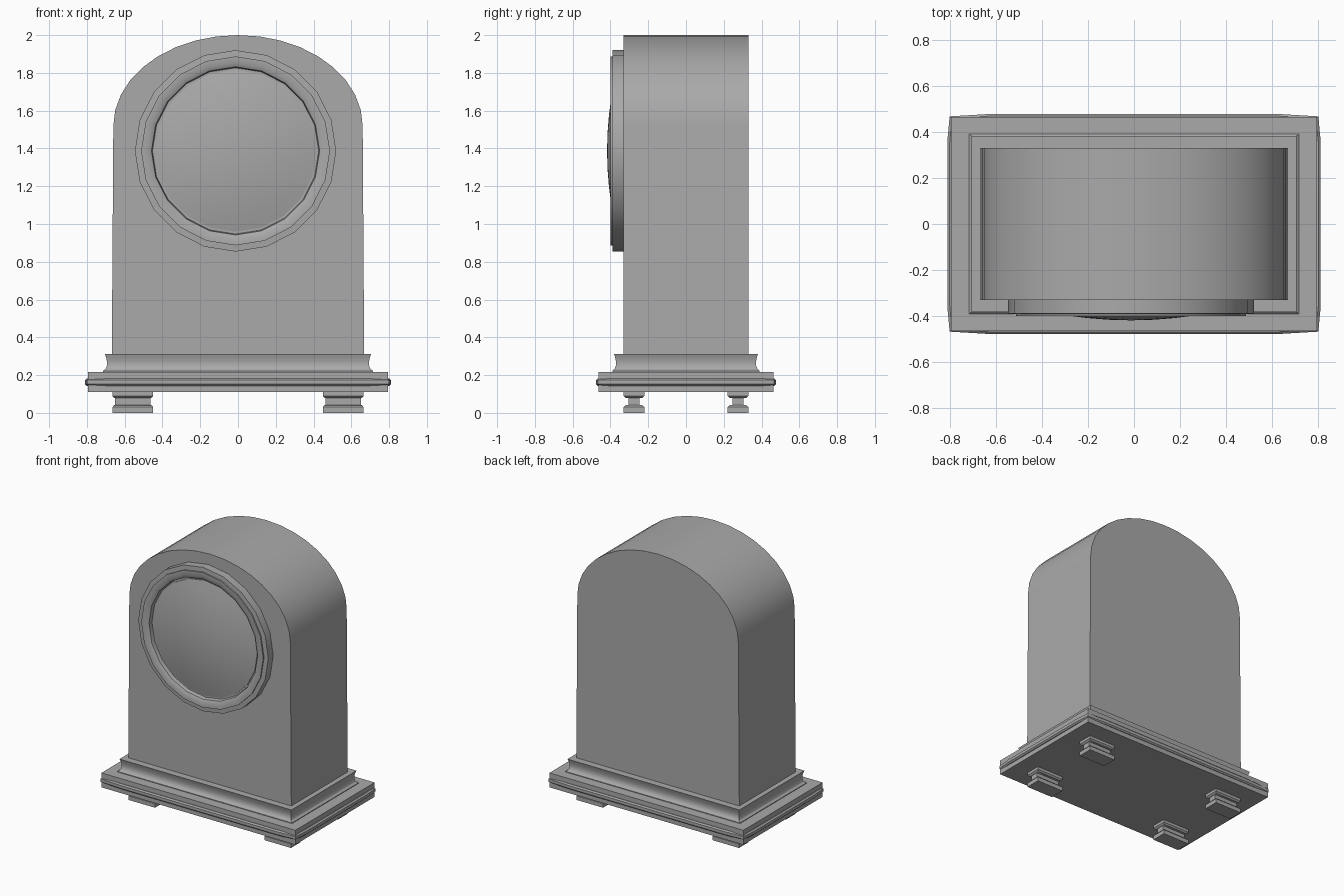
import bpy, bmesh, math
from mathutils import Vector

cube = bpy.data.objects.get("Cube")
if cube:
    bpy.data.objects.remove(cube, do_unlink=True)

GREY = (0.4, 0.4, 0.4, 1)
grey = bpy.data.materials.new("plain grey")
grey.use_nodes = True
grey.diffuse_color = GREY
grey.node_tree.nodes["Principled BSDF"].inputs["Base Color"].default_value = GREY


def loft(name, rings, tip=None, angle=30):
    """Skin equal-length rings of points, closing both ends."""
    bm = bmesh.new()
    loops = [[bm.verts.new(p) for p in ring] for ring in rings]
    n = len(loops[0])
    for a, b in zip(loops, loops[1:]):
        for i in range(n):
            j = (i + 1) % n
            bm.faces.new((a[i], a[j], b[j], b[i]))
    bm.faces.new(loops[0])
    if tip is None:
        bm.faces.new(loops[-1])
    else:
        point = bm.verts.new(tip)
        for i in range(n):
            bm.faces.new((loops[-1][i], loops[-1][(i + 1) % n], point))
    bmesh.ops.recalc_face_normals(bm, faces=bm.faces)
    mesh = bpy.data.meshes.new(name)
    bm.to_mesh(mesh)
    bm.free()
    mesh.materials.append(grey)
    obj = bpy.data.objects.new(name, mesh)
    bpy.context.collection.objects.link(obj)
    bpy.ops.object.select_all(action="DESELECT")
    obj.select_set(True)
    bpy.context.view_layer.objects.active = obj
    bpy.ops.object.shade_smooth_by_angle(angle=math.radians(angle))
    return obj


def rect(hx, hy, z, cx=0, cy=0):
    return [(cx + sx * hx, cy + sy * hy, z)
            for sx, sy in ((-1, -1), (1, -1), (1, 1), (-1, 1))]


def bowed(hx, hy, z):
    """Rectangle whose sides bulge slightly between the corners."""
    quarter = [(hx, hy * 0.75), (hx - 0.01, hy - 0.01), (hx * 0.78, hy)]
    pts = quarter + [(-x, y) for x, y in reversed(quarter)]
    pts += [(-x, -y) for x, y in pts]
    return [(x, y, z) for x, y in pts]


# Arched case: straight sides with an elliptical top
SPRING, HALF_W, RISE, STEPS = 1.52, 0.66, 0.48, 18
arch = [(-0.668, 0.31), (0.668, 0.31)]
for i in range(STEPS + 1):
    t = math.pi * i / STEPS
    arch.append((HALF_W * math.cos(t), SPRING + RISE * math.sin(t)))
loft("case", [[(x, y, z) for x, z in arch] for y in (-0.33, 0.33)])

# Coved plinth under the case
cove = [(0.715, 0.39, 0.215), (0.715, 0.39, 0.222), (0.701, 0.379, 0.232),
        (0.694, 0.371, 0.25), (0.694, 0.371, 0.272), (0.698, 0.375, 0.293),
        (0.705, 0.381, 0.312)]
loft("plinth", [rect(*s) for s in cove])

# Base slab with a thin bead around its edge
loft("base_slab", [rect(0.795, 0.464, z) for z in (0.11, 0.217)])
bead = [(0.8, 0.468, 0.143), (0.81, 0.477, 0.152),
        (0.81, 0.477, 0.173), (0.8, 0.468, 0.182)]
loft("base_bead", [bowed(*s) for s in bead])

# Four waisted feet
foot = [(0.108, 0.055, 0), (0.108, 0.055, 0.03), (0.1, 0.045, 0.04),
        (0.095, 0.03, 0.042), (0.095, 0.03, 0.078), (0.1, 0.045, 0.08),
        (0.108, 0.055, 0.09), (0.108, 0.055, 0.111)]
for side, sx in (("right", -1), ("left", 1)):
    for end, sy in (("front", -1), ("back", 1)):
        loft(f"{end}_{side}_foot",
             [rect(hx, hy, z, sx * 0.557, sy * 0.275) for hx, hy, z in foot])


# Round bezel and domed glass, turned about the front-back axis
CENTRE = Vector((-0.013, 0, 1.387))
SIDES = 20


def turned(r, y):
    return [CENTRE + Vector((r * math.cos(a), y, r * math.sin(a)))
            for a in (math.tau * i / SIDES for i in range(SIDES))]


bezel = [(0.533, -0.325), (0.533, -0.388), (0.5, -0.39), (0.5, -0.4),
         (0.467, -0.4), (0.445, -0.388), (0.44, -0.36)]
loft("bezel", [turned(r, y) for r, y in bezel])
glass = [(0.428, -0.325)] + [(r, -0.418 + r * r / 3.6)
                             for r in (0.428, 0.36, 0.28, 0.19, 0.1)]
loft("glass_dome", [turned(r, y) for r, y in glass],
     tip=CENTRE + Vector((0, -0.418, 0)))
